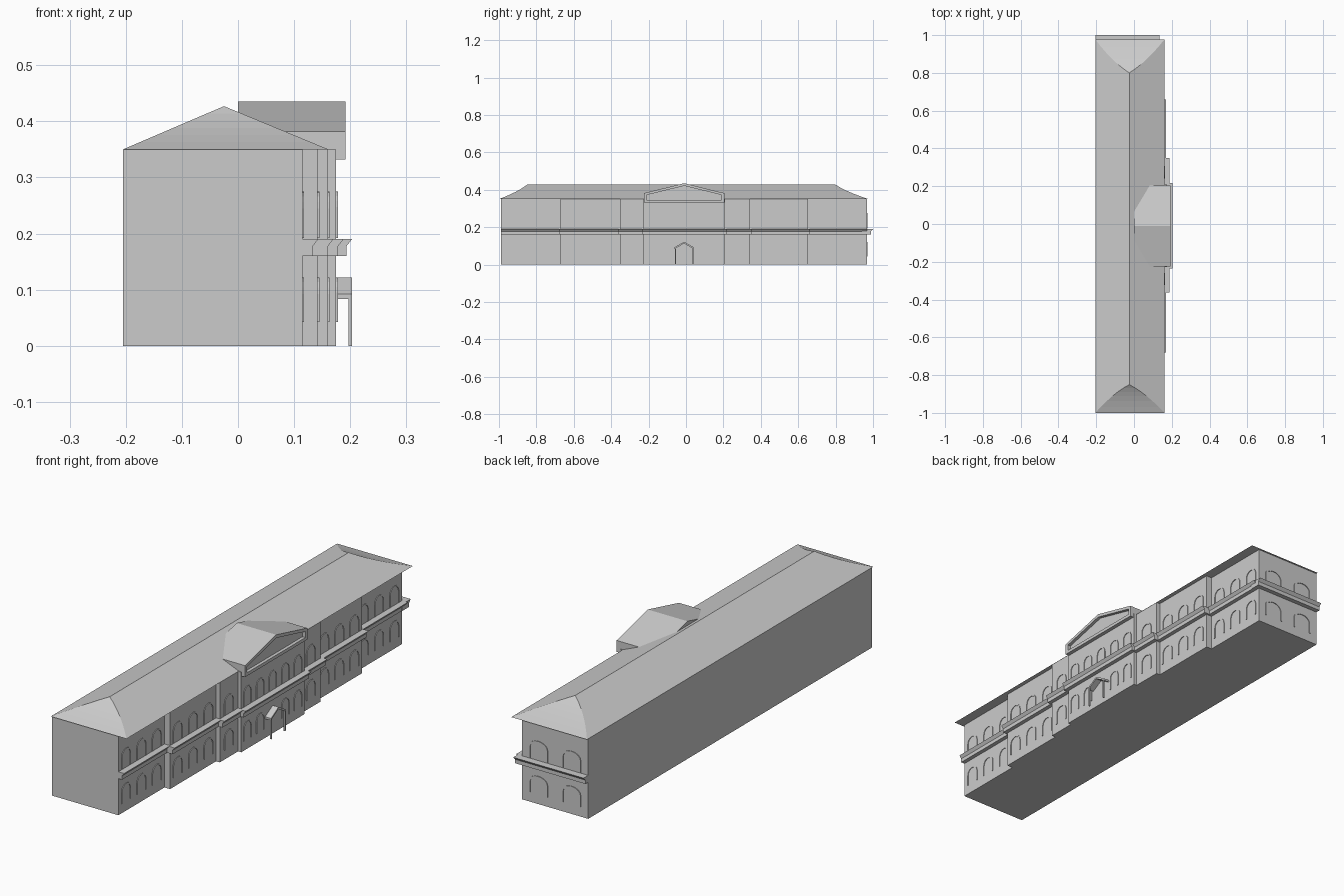
import bpy, bmesh, math
from mathutils import Vector

if "Cube" in bpy.data.objects:
    bpy.data.objects.remove(bpy.data.objects["Cube"])

grey = bpy.data.materials.new("pale_grey")
grey.diffuse_color = (0.6, 0.6, 0.6, 1)
grey.use_nodes = True
grey.node_tree.nodes["Principled BSDF"].inputs["Base Color"].default_value = grey.diffuse_color


def finish(name, bm):
    bmesh.ops.recalc_face_normals(bm, faces=bm.faces[:])
    me = bpy.data.meshes.new(name)
    bm.to_mesh(me)
    bm.free()
    me.materials.append(grey)
    ob = bpy.data.objects.new(name, me)
    bpy.context.collection.objects.link(ob)
    return ob


def prism(bm, pts, vec):
    """Extrude a closed polygon along a vector."""
    f = bm.faces.new([bm.verts.new(p) for p in pts])
    r = bmesh.ops.extrude_face_region(bm, geom=[f], use_keep_orig=True)
    vs = [g for g in r["geom"] if isinstance(g, bmesh.types.BMVert)]
    bmesh.ops.translate(bm, verts=vs, vec=vec)


def box(bm, x0, x1, y0, y1, z0, z1):
    prism(bm, [(x0, y0, z0), (x1, y0, z0), (x1, y1, z0), (x0, y1, z0)], (0, 0, z1 - z0))


BACK, EAVE = -0.205, 0.35
# facade bays: y start, y end, front plane x
bays = [(-0.99, -0.672, 0.115), (-0.672, -0.354, 0.142), (-0.354, -0.228, 0.16),
        (-0.228, 0.208, 0.175),
        (0.208, 0.341, 0.16), (0.341, 0.652, 0.142), (0.652, 0.968, 0.115)]

# walls: one stepped plan, extruded
bm = bmesh.new()
plan = [(BACK, -0.99, 0)]
for y0, y1, x in bays:
    plan += [(x, y0, 0), (x, y1, 0)]
plan.append((BACK, 0.968, 0))
prism(bm, plan, (0, 0, EAVE))
finish("walls", bm)

# string course: flared moulding around each bay and the far end
bm = bmesh.new()
for i, (y0, y1, x) in enumerate(bays):
    a = y0 - (0.008 if 0 < i < 4 else 0)
    last = i == len(bays) - 1
    b = y1 + (0 if last else 0.008)
    prism(bm, [(x - 0.03, a, 0.16), (x + 0.018, a, 0.16), (x + 0.018, a, 0.177),
               (x + 0.028, a, 0.19), (x - 0.03, a, 0.19)], (0, b - a, 0))
prof = [(0.94, 0.16), (0.988, 0.16), (0.988, 0.177), (1.0, 0.19), (0.94, 0.19)]
prism(bm, [(BACK, y, z) for y, z in prof], (0.135 - BACK, 0, 0))
finish("string_course", bm)

# main hipped roof with slightly bowed hips
bm = bmesh.new()
X0, X1, RX, RZ, N = BACK, 0.161, -0.025, 0.427, 6


def hip(y_end, y_apex):
    left, right = [], []
    for i in range(N):
        t = i / N
        y = y_end + (y_apex - y_end) * (t + 0.35 * t * (1 - t))
        z = EAVE + (RZ - EAVE) * t
        left.append(bm.verts.new((X0 + (RX - X0) * t, y, z)))
        right.append(bm.verts.new((X1 + (RX - X1) * t, y, z)))
    apex = bm.verts.new((RX, y_apex, RZ))
    for i in range(N - 1):
        bm.faces.new((left[i], right[i], right[i + 1], left[i + 1]))
    bm.faces.new((left[-1], right[-1], apex))
    return left + [apex], right + [apex]


la, ra = hip(-1.0, -0.85)
lb, rb = hip(0.977, 0.80)
for p, q in ((la, lb), (ra, rb)):
    for i in range(N):
        bm.faces.new((p[i], p[i + 1], q[i + 1], q[i]))
bm.faces.new((la[0], ra[0], rb[0], lb[0]))
finish("main_roof", bm)

# pediment with a recessed gable panel
bm = bmesh.new()
cy, hw = -0.01, 0.215
outer = [(-hw, 0.332), (hw, 0.332), (hw, 0.382), (0, 0.435), (-hw, 0.382)]
inner = [(-hw + 0.014, 0.346), (hw - 0.014, 0.346), (hw - 0.014, 0.372),
         (0, 0.421), (-hw + 0.014, 0.372)]
FX, RECESS = 0.192, 0.014
rings = [[bm.verts.new((x, cy + y, z)) for y, z in s]
         for x, s in ((0.0, outer), (FX, outer), (FX, inner), (FX - RECESS, inner))]
for r, s in zip(rings, rings[1:]):
    for i in range(5):
        j = (i + 1) % 5
        bm.faces.new((r[i], r[j], s[j], s[i]))
bm.faces.new(rings[0])
bm.faces.new(rings[-1])
finish("pediment", bm)

# entrance porch: gabled slab on two posts
bm = bmesh.new()
prism(bm, [(0.175, cy + y, z) for y, z in
           ((-0.052, 0.083), (-0.052, 0.092), (0, 0.122), (0.052, 0.092), (0.052, 0.083),
            (0, 0.113))], (0.028, 0, 0))
finish("porch_roof", bm)
bm = bmesh.new()
for s in (-1, 1):
    y = cy + s * 0.047
    box(bm, 0.197, 0.203, y - 0.003, y + 0.003, 0, 0.09)
finish("porch_posts", bm)


# arched window surrounds
def surround(bm, origin, along, out, w, z0, z1, th=0.005):
    def arch(r, top):
        rise = min(r, 0.03)
        pts = [(-r, z0)]
        for k in range(9):
            a = math.pi * (1 - k / 8)
            pts.append((r * math.cos(a), top - rise + rise * math.sin(a)))
        return pts + [(r, z0)]
    o, n = arch(w / 2, z1), arch(w / 2 - th, z1 - th)
    pts = [origin + along * u + Vector((0, 0, z)) for u, z in o + n[::-1]]
    prism(bm, pts, out * 0.003)


floors = [(0.042, 0.122), (0.192, 0.275)]
bm = bmesh.new()
Y, X = Vector((0, 1, 0)), Vector((1, 0, 0))
for i, (y0, y1, x) in enumerate(bays):
    count = {2: 1, 3: 5, 4: 1}.get(i, 3)
    for k in range(count):
        y = y0 + (y1 - y0) * (k + 0.5) / count
        for f, (z0, z1) in enumerate(floors):
            if i == 3 and k == 2 and f == 0:
                continue            # porch stands here
            surround(bm, Vector((x, y, 0)), Y, X, 0.055 if i == 3 else 0.065, z0, z1)
for x in (-0.125, 0.035):
    for z0, z1 in floors:
        surround(bm, Vector((x, 0.968, 0)), X, Y, 0.09, z0, z1)
finish("window_surrounds", bm)
